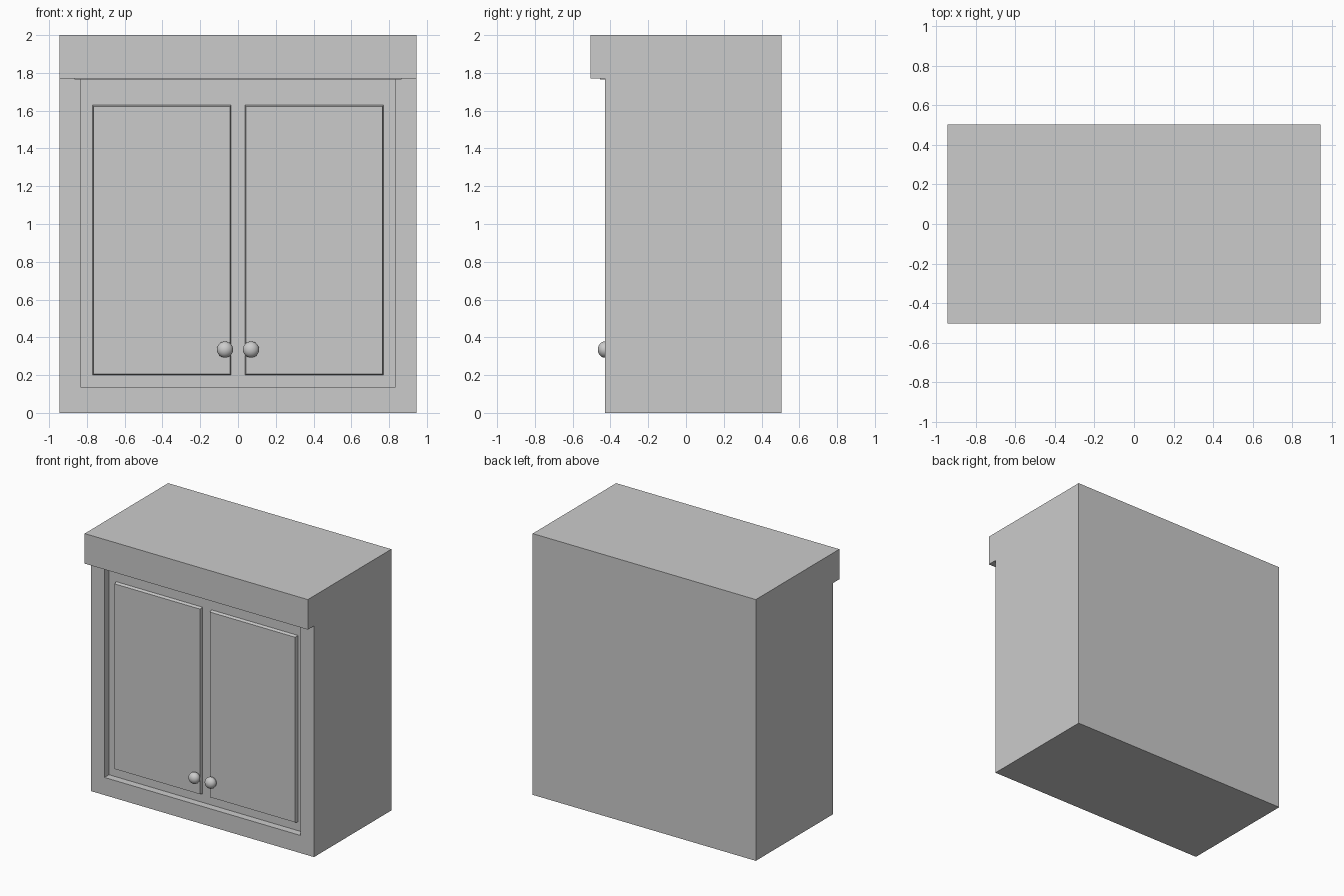
import bpy, bmesh, math
from mathutils import Matrix, Vector

if "Cube" in bpy.data.objects:
    bpy.data.objects.remove(bpy.data.objects["Cube"])

FRONT, PANEL, RECESS = -0.43, -0.40, -0.375


def finish(name, bm):
    bmesh.ops.recalc_face_normals(bm, faces=bm.faces)
    mesh = bpy.data.meshes.new(name)
    bm.to_mesh(mesh)
    bm.free()
    ob = bpy.data.objects.new(name, mesh)
    bpy.context.collection.objects.link(ob)
    return ob


def box(name, lo, hi):
    lo, hi = Vector(lo), Vector(hi)
    bm = bmesh.new()
    m = Matrix.Translation((lo + hi) / 2) @ Matrix.Diagonal((*(hi - lo), 1))
    bmesh.ops.create_cube(bm, size=1, matrix=m)
    return finish(name, bm)


# Cabinet: side profile (y, z) with overhanging top, extruded across the width
profile = [(0.505, 0), (0.505, 2), (-0.505, 2), (-0.505, 1.77), (FRONT, 1.77), (FRONT, 0)]
bm = bmesh.new()
face = bm.faces.new([bm.verts.new((-0.945, y, z)) for y, z in profile])
ext = bmesh.ops.extrude_face_region(bm, geom=[face])
moved = [v for v in ext["geom"] if isinstance(v, bmesh.types.BMVert)]
bmesh.ops.translate(bm, verts=moved, vec=(1.89, 0, 0))
cabinet = finish("cabinet", bm)

# Front recess cut into the cabinet
cutter = box("recess_cutter", (-0.83, -0.7, 0.135), (0.83, RECESS, 1.765))
cutter.hide_render = True
cutter.hide_viewport = True
cut = cabinet.modifiers.new("recess", 'BOOLEAN')
cut.operation = 'DIFFERENCE'
cut.solver = 'EXACT'
cut.object = cutter
bpy.context.view_layer.objects.active = cabinet
bpy.ops.object.modifier_apply(modifier=cut.name)
bpy.data.objects.remove(cutter)

# Thin strip under the overhang
box("top_strip", (-0.865, -0.455, 1.765), (0.865, FRONT, 1.775))

# Doors with slightly tapered edges, and their knobs
knob_profile = [(0.016, PANEL + 0.005), (0.016, FRONT + 0.02)]
knob_profile += [(0.043 * math.cos(math.radians(a)), FRONT - 0.037 * math.sin(math.radians(a)))
                 for a in range(-60, 91, 15)]
for side, word in ((-1, "left"), (1, "right")):
    x0, x1 = sorted((side * 0.034, side * 0.773))
    door = box(word + "_door", (x0, PANEL, 0.197), (x1, RECESS + 0.01, 1.632))
    for v in door.data.vertices:
        if v.co.y < PANEL + 0.001:
            v.co.x += 0.009 if v.co.x < (x0 + x1) / 2 else -0.009
            v.co.z += 0.009 if v.co.z < 1 else -0.009

    bm = bmesh.new()
    kx, kz = side * 0.069, 0.335
    verts = [bm.verts.new((kx + r, y, kz)) for r, y in knob_profile]
    edges = [bm.edges.new(pair) for pair in zip(verts, verts[1:])]
    bmesh.ops.spin(bm, geom=verts + edges, cent=(kx, 0, kz), axis=(0, 1, 0),
                   angle=math.tau, steps=24)
    bmesh.ops.remove_doubles(bm, verts=bm.verts, dist=0.0005)
    knob = finish(word + "_knob", bm)
    bpy.ops.object.select_all(action='DESELECT')
    knob.select_set(True)
    bpy.context.view_layer.objects.active = knob
    bpy.ops.object.shade_smooth_by_angle(angle=math.radians(35))
